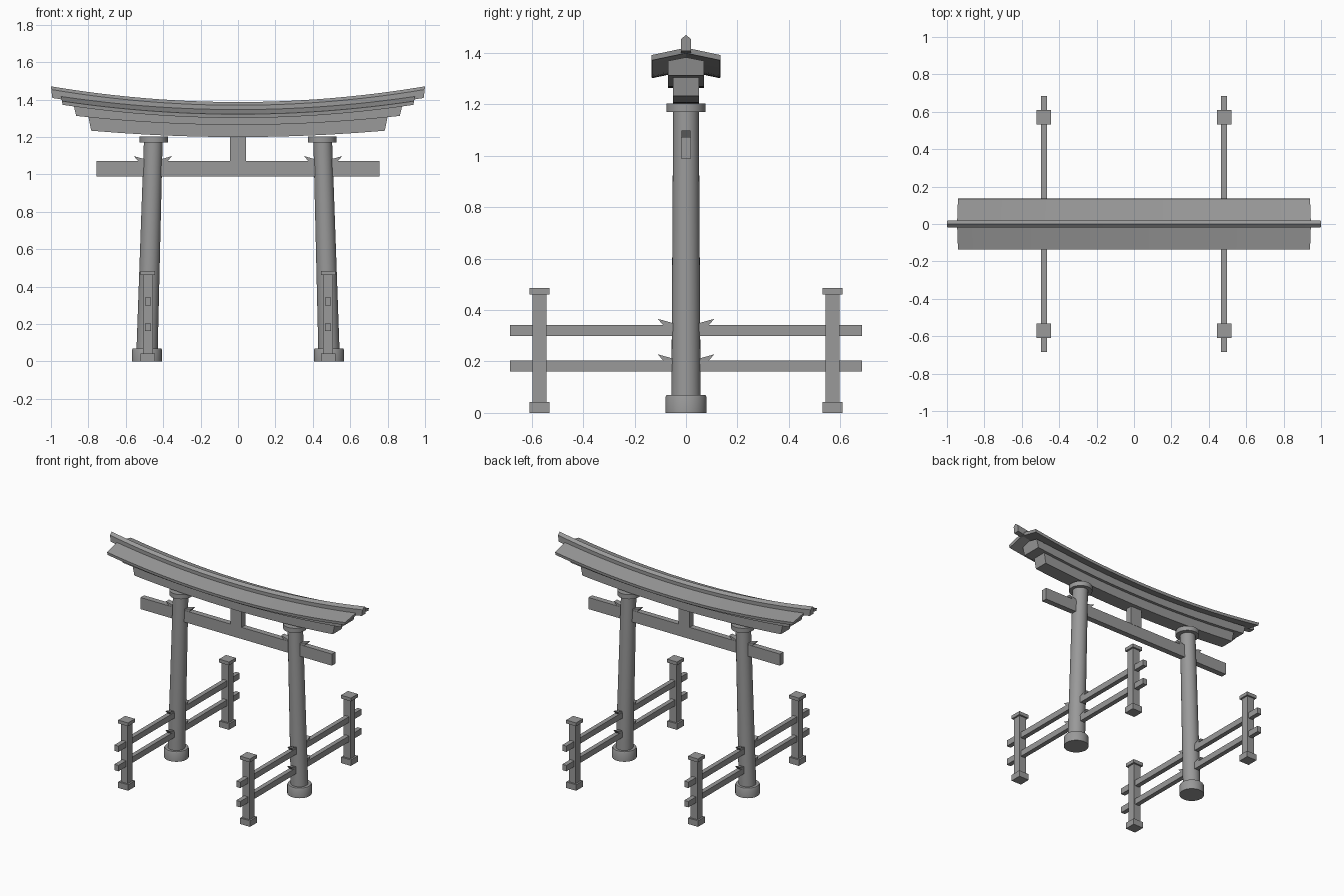
import bpy, bmesh, math
from mathutils import Vector

if "Cube" in bpy.data.objects:
    bpy.data.objects.remove(bpy.data.objects["Cube"])

# Dark grey used by every part
GREY = bpy.data.materials.new("dark_grey")
GREY.diffuse_color = (0.32, 0.32, 0.32, 1)
GREY.use_nodes = True
GREY.node_tree.nodes["Principled BSDF"].inputs["Base Color"].default_value = GREY.diffuse_color


def finish(name, bm, smooth=False):
    bmesh.ops.recalc_face_normals(bm, faces=bm.faces)
    me = bpy.data.meshes.new(name)
    bm.to_mesh(me)
    bm.free()
    me.materials.append(GREY)
    ob = bpy.data.objects.new(name, me)
    bpy.context.collection.objects.link(ob)
    if smooth:
        bpy.ops.object.select_all(action='DESELECT')
        ob.select_set(True)
        bpy.context.view_layer.objects.active = ob
        bpy.ops.object.shade_smooth_by_angle(angle=math.radians(30))
    return ob


def loft(name, rings, smooth=False):
    """Skin a list of closed rings and cap both ends."""
    bm = bmesh.new()
    rows = [[bm.verts.new(p) for p in r] for r in rings]
    n = len(rows[0])
    for a, b in zip(rows, rows[1:]):
        for i in range(n):
            j = (i + 1) % n
            bm.faces.new((a[i], a[j], b[j], b[i]))
    bm.faces.new(rows[0][::-1])
    bm.faces.new(rows[-1])
    return finish(name, bm, smooth)


def box(name, x, y, z0, z1, hx, hy):
    corners = ((-1, -1), (1, -1), (1, 1), (-1, 1))
    return loft(name, [[(x + a * hx, y + b * hy, z) for a, b in corners] for z in (z0, z1)])


def turned(name, stations, smooth=True, sides=32):
    """Round part from (x, z, radius) stations."""
    ang = [2 * math.pi * i / sides for i in range(sides)]
    return loft(name, [[(x + r * math.cos(a), r * math.sin(a), z) for a in ang]
                       for x, z, r in stations], smooth)


def curved_beam(name, profile, top_x, low_x, rise, n=24):
    """Sweep a (y, z) profile along x with upswept, slanted ends."""
    zs = [z for _, z in profile]
    lo, hi = min(zs), max(zs)
    rings = []
    for i in range(n + 1):
        t = 2 * i / n - 1
        rings.append([(t * (low_x + (top_x - low_x) * (z - lo) / (hi - lo)), y, z + rise * t * t)
                      for y, z in profile])
    return loft(name, rings, smooth=False)


def wedge(name, origin, direction, half):
    """Small slanted peg leaning away from a pillar along direction."""
    d = Vector(direction)
    side = Vector((-d.y, d.x, 0)) * half
    pts = [(0, -0.01), (0.045, -0.01), (0.075, 0.025), (0, 0.004)]
    o = Vector(origin)
    return loft(name, [[o + d * u + Vector((0, 0, w)) + side * s for u, w in pts] for s in (-1, 1)])


# Stacked curved roof beams
curved_beam("ridge_cap", [(-0.02, 1.325), (0.02, 1.325), (0.02, 1.37), (0, 1.387), (-0.02, 1.37)],
            1.0, 0.993, 0.084)
curved_beam("roof_slab", [(-0.133, 1.302), (0, 1.33), (0.133, 1.302),
                          (0.135, 1.322), (0, 1.351), (-0.135, 1.322)], 0.946, 0.938, 0.07)
curved_beam("upper_lintel", [(-0.07, 1.265), (0.07, 1.265), (0.07, 1.322), (0, 1.336), (-0.07, 1.322)],
            0.882, 0.865, 0.048)
curved_beam("lower_lintel", [(-0.05, 1.2), (0.05, 1.2), (0.05, 1.275), (-0.05, 1.275)],
            0.80, 0.785, 0.034)

# Tie beam and centre strut
box("tie_beam", 0, 0, 0.99, 1.073, 0.757, 0.02)
box("centre_strut", 0, 0, 1.07, 1.21, 0.043, 0.022)

for s, tag in ((-1, "left"), (1, "right")):
    # Leaning pillar with cap and base
    turned(f"{tag}_pillar", [(s * 0.487, 0.03, 0.057), (s * 0.453, 1.18, 0.05)])
    turned(f"{tag}_pillar_cap", [(s * 0.45, 1.17, 0.076), (s * 0.45, 1.203, 0.076)])
    turned(f"{tag}_pillar_base", [(s * 0.487, 0, 0.08), (s * 0.487, 0.062, 0.08), (s * 0.487, 0.07, 0.076)])

    # Wedges locking the tie beam
    for d in (-1, 1):
        wedge(f"{tag}_tie_wedge", (s * 0.455 + d * 0.027, 0, 1.073), (d, 0, 0), 0.018)

    # Side fence: rails, wedges, posts
    fx = s * 0.482
    for z in (0.162, 0.30):
        box(f"{tag}_fence_rail", fx, 0, z, z + 0.042, 0.016, 0.685)
        for d in (-1, 1):
            wedge(f"{tag}_rail_wedge", (fx, d * 0.035, z + 0.041), (0, d, 0), 0.015)
    for d in (-1, 1):
        y = d * 0.57
        box(f"{tag}_fence_post", fx, y, 0.02, 0.47, 0.027, 0.027)
        box(f"{tag}_post_foot", fx, y, 0, 0.043, 0.039, 0.039)
        box(f"{tag}_post_cap", fx, y, 0.461, 0.485, 0.039, 0.039)
